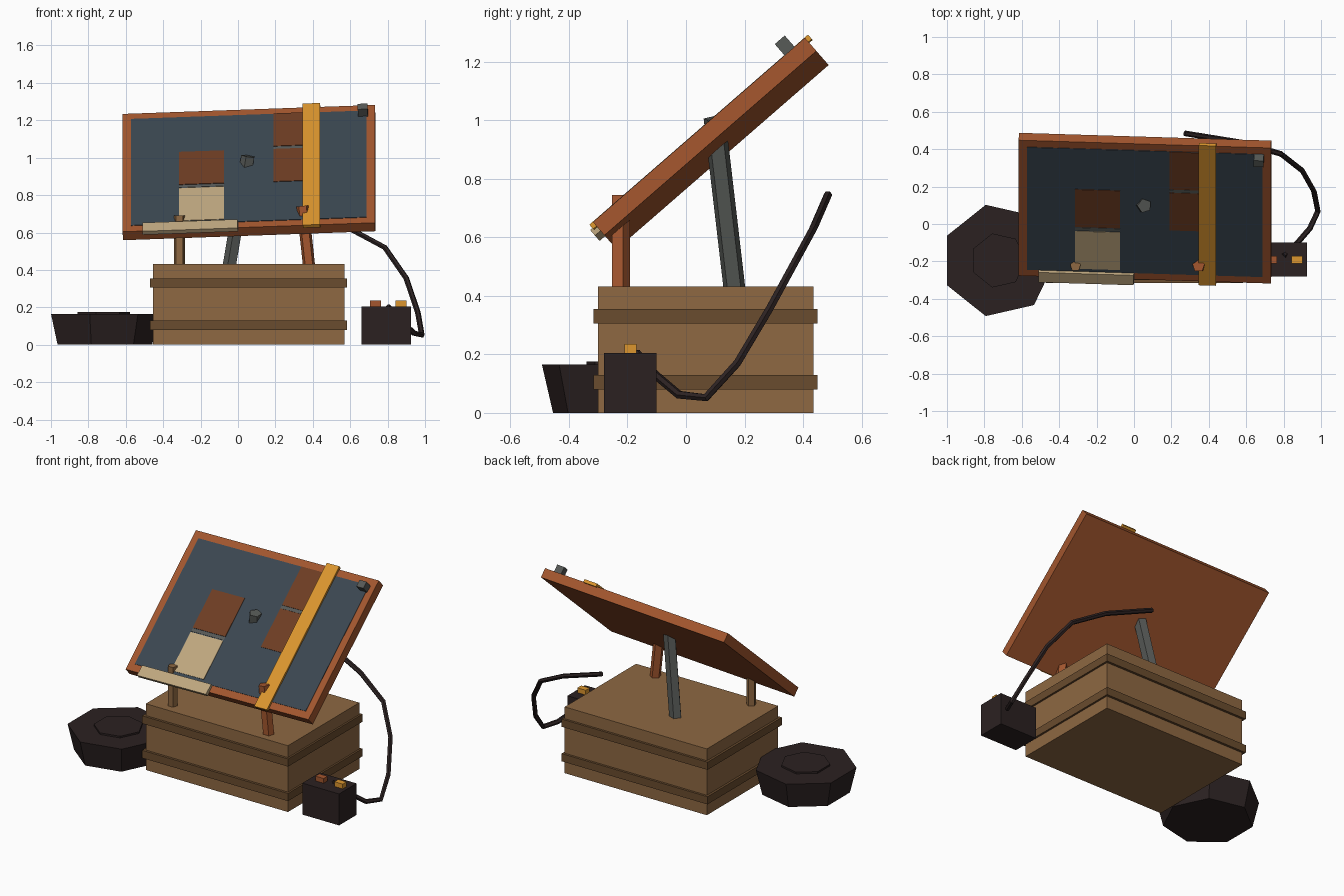
import bpy, bmesh, math
from mathutils import Matrix, Vector

if "Cube" in bpy.data.objects:
    bpy.data.objects.remove(bpy.data.objects["Cube"])


def mat(name, hexcode):
    rgb = [int(hexcode[i:i + 2], 16) / 255 for i in (0, 2, 4)]
    lin = [c / 12.92 if c <= 0.04045 else ((c + 0.055) / 1.055) ** 2.4 for c in rgb]
    m = bpy.data.materials.new(name)
    m.diffuse_color = (*lin, 1)
    m.use_nodes = True
    m.node_tree.nodes["Principled BSDF"].inputs["Base Color"].default_value = m.diffuse_color
    return m


WOOD = mat("crate wood", "8E6842")
DARK_WOOD = mat("dark wood", "6A4C2E")
RUST = mat("rusty orange", "A3562E")
CELL = mat("burnt cell brown", "6E3D23")
GLASS = mat("slate glass", "3B4751")
YELLOW = mat("strap yellow", "DC962E")
CREAM = mat("pale cream", "C0A880")
GREY = mat("metal grey", "565956")
BLACK = mat("rubber black", "2B2121")


def finish(name, bm, material, matrix=None):
    if matrix:
        bm.transform(matrix)
    bmesh.ops.recalc_face_normals(bm, faces=bm.faces)
    me = bpy.data.meshes.new(name)
    bm.to_mesh(me)
    bm.free()
    me.materials.append(material)
    ob = bpy.data.objects.new(name, me)
    bpy.context.collection.objects.link(ob)
    return ob


def box(name, material, x, y, z, matrix=None):
    """Box from (min, max) ranges."""
    bm = bmesh.new()
    bmesh.ops.create_cube(bm, size=1)
    for v in bm.verts:
        v.co = [r[0] + (c + 0.5) * (r[1] - r[0]) for c, r in zip(v.co, (x, y, z))]
    return finish(name, bm, material, matrix)


def prism(name, material, a, b, sides, r1, r2, spin=0):
    """Flat sided cylinder or cone from point a to point b."""
    a, b = Vector(a), Vector(b)
    d = b - a
    bm = bmesh.new()
    bmesh.ops.create_cone(bm, cap_ends=True, segments=sides, radius1=r1, radius2=r2, depth=d.length)
    m = (Matrix.Translation((a + b) / 2) @ Vector((0, 0, 1)).rotation_difference(d).to_matrix().to_4x4()
         @ Matrix.Rotation(spin, 4, 'Z'))
    return finish(name, bm, material, m)


# Crate with two bands
box("crate", WOOD, (-0.455, 0.57), (-0.30, 0.435), (0, 0.432))
for name, z in (("lower_band", 0.08), ("upper_band", 0.305)):
    box("crate_" + name, DARK_WOOD, (-0.47, 0.582), (-0.316, 0.45), (z, z + 0.05))

# Tilted panel: local x across, y up the slope, z out of the glass
P = (Matrix.Translation((0.057, 0.065, 0.943)) @ Matrix.Rotation(math.radians(41), 4, 'X')
     @ Matrix.Rotation(math.radians(-2.7), 4, 'Y'))
box("panel_frame", RUST, (-0.675, 0.675), (-0.48, 0.48), (-0.06, 0), P)
box("panel_glass", GLASS, (-0.63, 0.63), (-0.434, 0.434), (-0.01, 0.003), P)

# Patched cells and the bus strips between them
CELLS = (("left_cell", CELL, -0.252, 0.015), ("cream_cell", CREAM, -0.252, -0.28),
         ("right_cell", CELL, 0.252, 0.012), ("top_right_cell", CELL, 0.252, 0.301))
for name, material, u, v in CELLS:
    box(name, material, (u - 0.12, u + 0.12), (v - 0.133, v + 0.133), (0, 0.006), P)
for name, u, v in (("left_bus", -0.252, -0.132), ("right_bus", 0.252, 0.156)):
    box(name, GREY, (u - 0.12, u + 0.12), (v - 0.01, v + 0.01), (0, 0.005), P)

# Strap, ledge plank and corner clip
box("yellow_strap", YELLOW, (0.29, 0.383), (-0.495, 0.495), (-0.005, 0.015), P)
box("ledge_plank", CREAM, (-0.567, -0.058), (-0.505, -0.435), (-0.005, 0.02), P)
box("corner_clip", GREY, (0.586, 0.638), (0.388, 0.433), (-0.01, 0.053), P)

# Legs that poke through the panel
prism("rear_prop", GREY, (-0.045, 0.167, 0.41), (0.056, 0.097, 1.008), 5, 0.039, 0.039, 0.3)
prism("front_leg_left", WOOD, (-0.313, -0.225, 0.42), (-0.313, -0.225, 0.69), 5, 0.03, 0.03)
prism("front_leg_right", RUST, (0.38, -0.225, 0.42), (0.345, -0.225, 0.742), 5, 0.034, 0.034)

# Seven sided tub with a raised lid
prism("tub", BLACK, (-0.725, -0.195, 0), (-0.725, -0.195, 0.165), 7, 0.266, 0.305, -math.pi / 2)
prism("tub_lid", BLACK, (-0.725, -0.195, 0.15), (-0.725, -0.195, 0.176), 7, 0.148, 0.148, -math.pi / 2)
for n in ("tub", "tub_lid"):
    # turn about the axis so that a flat side faces -x
    me = bpy.data.objects[n].data
    c = Vector((-0.725, -0.195, 0))
    far = max((v.co - c for v in me.vertices), key=lambda p: p.x)
    me.transform(Matrix.Translation(c) @ Matrix.Rotation(-math.atan2(far.y, far.x), 4, 'Z')
                 @ Matrix.Translation(-c))

# Battery and terminals
box("battery", BLACK, (0.66, 0.925), (-0.28, -0.10), (0, 0.205))
for name, material, x in (("terminal_left", RUST, 0.735), ("terminal_right", YELLOW, 0.872)):
    box(name, material, (x - 0.03, x + 0.03), (-0.21, -0.17), (0.2, 0.236))

# Cable from the battery to behind the panel
path = [(0.27, 0.485, 0.745), (0.58, 0.435, 0.63), (0.785, 0.375, 0.52), (0.90, 0.285, 0.355),
        (0.962, 0.175, 0.17), (0.983, 0.068, 0.052), (0.94, -0.024, 0.062), (0.87, -0.105, 0.13),
        (0.80, -0.17, 0.205)]
cu = bpy.data.curves.new("cable", 'CURVE')
cu.dimensions = '3D'
cu.bevel_depth = 0.015
cu.bevel_resolution = 1
cu.use_fill_caps = True
sp = cu.splines.new('POLY')
sp.points.add(len(path) - 1)
for pt, co in zip(sp.points, path):
    pt.co = (*co, 1)
sp.use_smooth = False
cu.materials.append(BLACK)
cable = bpy.data.objects.new("cable", cu)
bpy.context.collection.objects.link(cable)
bpy.context.view_layer.objects.active = cable
cable.select_set(True)
bpy.ops.object.convert(target='MESH')
